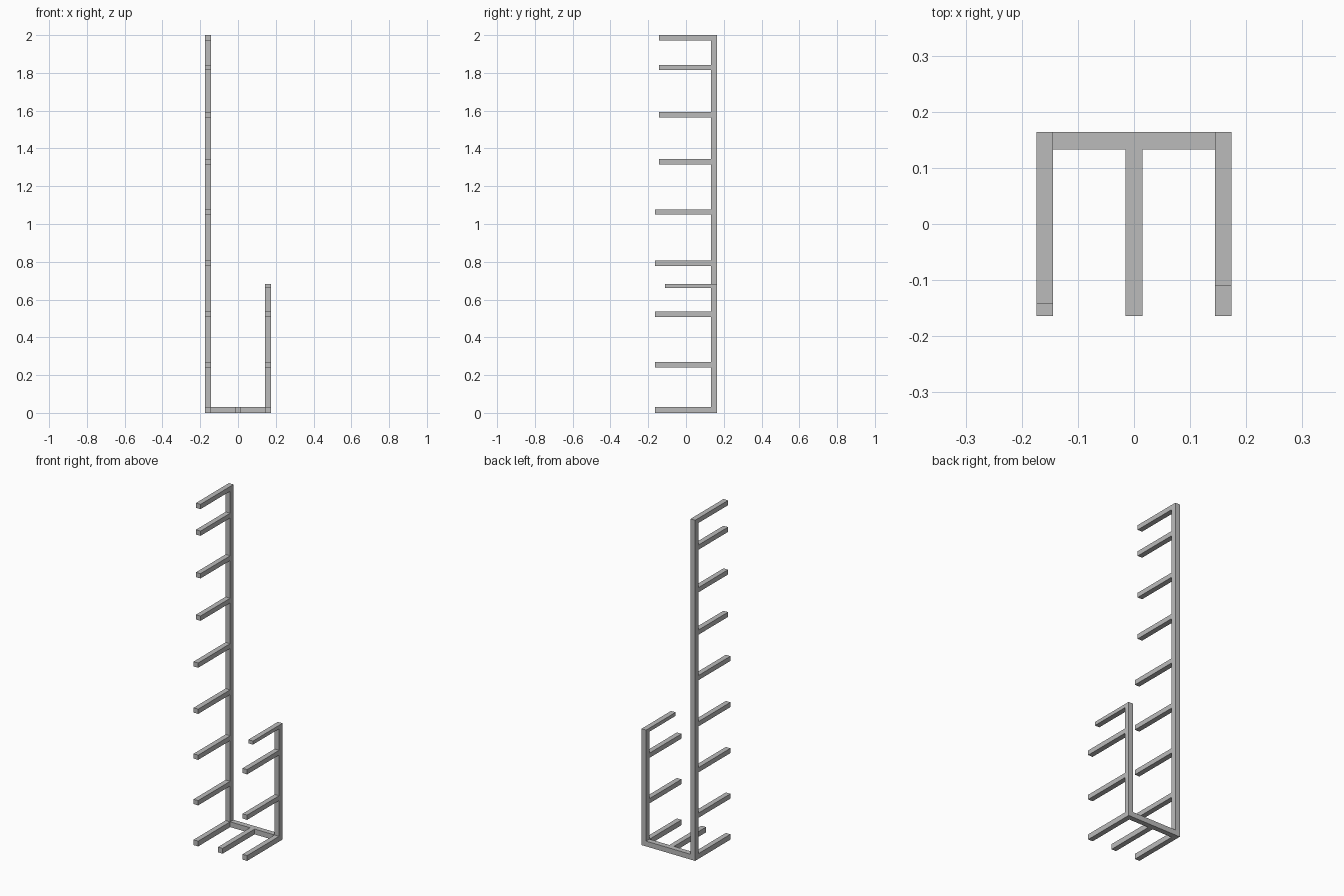
import bpy
import bmesh
from mathutils import Vector

if "Cube" in bpy.data.objects:
    bpy.data.objects.remove(bpy.data.objects["Cube"])

grey = bpy.data.materials.new("plain_grey")
grey.use_nodes = True
colour = (0.5, 0.5, 0.5, 1)
grey.diffuse_color = colour
grey.node_tree.nodes["Principled BSDF"].inputs["Base Color"].default_value = colour


def bar(name, low, high):
    """Square-edged bar between two opposite corners."""
    low, high = Vector(low), Vector(high)
    bm = bmesh.new()
    bmesh.ops.create_cube(bm, size=1)
    bmesh.ops.scale(bm, vec=high - low, verts=bm.verts)
    bmesh.ops.translate(bm, vec=(low + high) / 2, verts=bm.verts)
    mesh = bpy.data.meshes.new(name)
    bm.to_mesh(mesh)
    bm.free()
    mesh.materials.append(grey)
    obj = bpy.data.objects.new(name, mesh)
    bpy.context.collection.objects.link(obj)


OUT, IN = 0.174, 0.144           # outer and inner faces of the uprights
BACK, JOINT = 0.164, 0.133       # back and front faces of the uprights
FULL, MEDIUM, SHORT = -0.164, -0.142, -0.11   # front ends of the arms
THICK = 0.028

# Uprights and the base rail joining them
bar("right_upright", (-OUT, JOINT, 0), (-IN, BACK, 2))
bar("left_upright", (IN, JOINT, 0), (OUT, BACK, 0.683))
bar("base_rail", (-IN, JOINT, 0), (IN, BACK, 0.031))

# Feet
for side, x in (("right", -0.159), ("middle", 0), ("left", 0.159)):
    bar(side + "_foot", (x - 0.015, FULL, 0), (x + 0.015, JOINT, 0.031))

# Arms of the tall upright: four long ones, then five shorter ones
for i, z in enumerate((0.241, 0.508, 0.778, 1.049, 1.316, 1.565, 1.815, 1.972)):
    front = FULL if i < 4 else MEDIUM
    bar(f"right_arm_{i + 1}", (-OUT, front, z), (-IN, JOINT, z + THICK))

# Arms of the low upright
for i, z in enumerate((0.241, 0.508)):
    bar(f"left_arm_{i + 1}", (IN, FULL, z), (OUT, JOINT, z + THICK))
bar("left_top_arm", (IN, SHORT, 0.662), (OUT, JOINT, 0.683))
